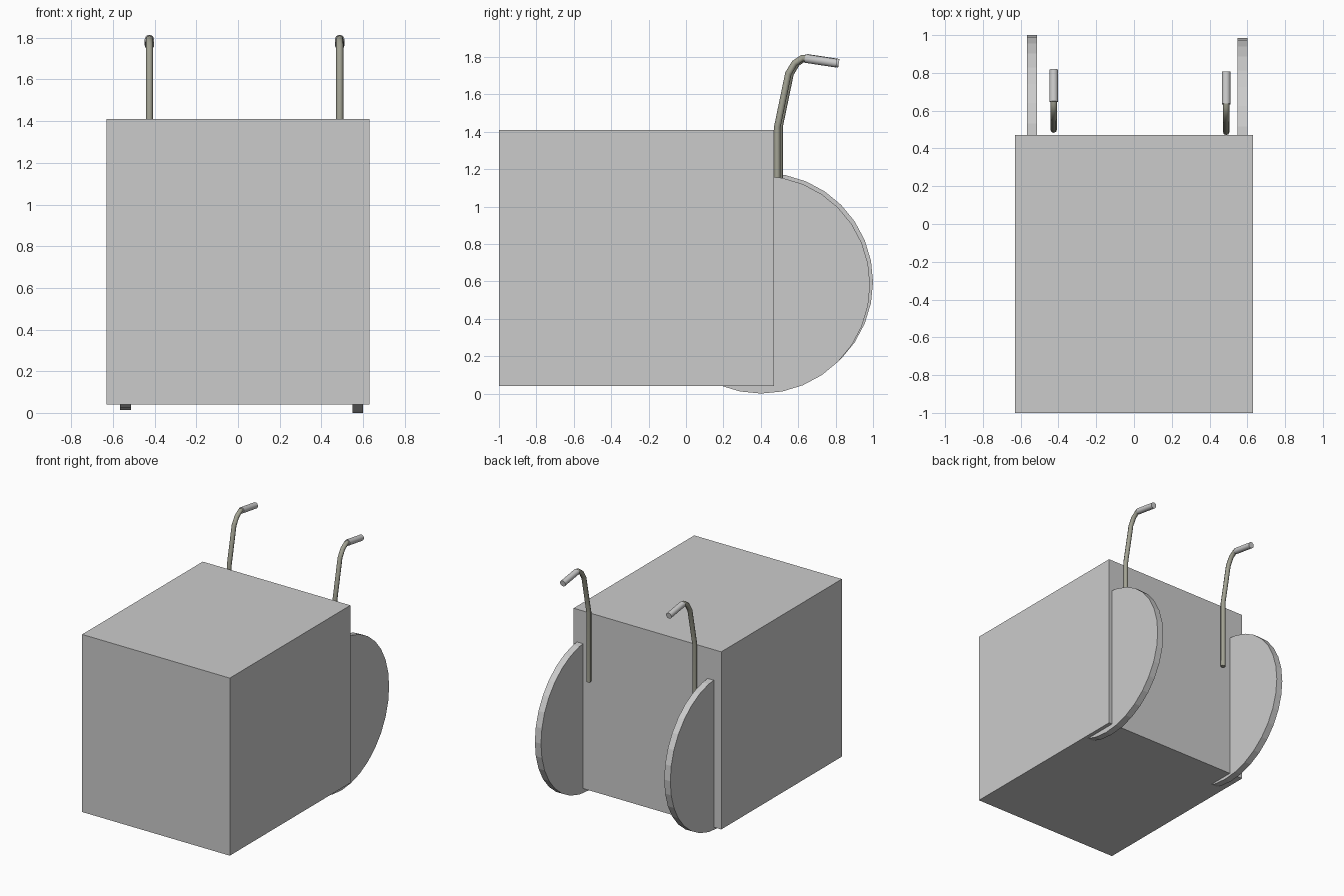
import bpy
from math import pi
from mathutils import Vector

if "Cube" in bpy.data.objects:
    bpy.data.objects.remove(bpy.data.objects["Cube"])


def mat(name, col):
    m = bpy.data.materials.new(name)
    m.diffuse_color = col
    m.use_nodes = True
    m.node_tree.nodes["Principled BSDF"].inputs["Base Color"].default_value = m.diffuse_color
    return m


metal = mat("dull_metal", (0.36, 0.36, 0.29, 1))


def smooth(ob, angle=0.6):
    bpy.ops.object.select_all(action='DESELECT')
    ob.select_set(True)
    bpy.context.view_layer.objects.active = ob
    bpy.ops.object.shade_smooth_by_angle(angle=angle)


def tube(name, pts, r, material=None):
    cu = bpy.data.curves.new(name, 'CURVE')
    cu.dimensions = '3D'
    cu.bevel_depth = r
    cu.bevel_resolution = 2
    cu.use_fill_caps = True
    sp = cu.splines.new('POLY')
    sp.points.add(len(pts) - 1)
    for p, co in zip(sp.points, pts):
        p.co = (*co, 1)
    ob = bpy.data.objects.new(name, cu)
    bpy.context.collection.objects.link(ob)
    bpy.ops.object.select_all(action='DESELECT')
    ob.select_set(True)
    bpy.context.view_layer.objects.active = ob
    bpy.ops.object.convert(target='MESH')
    ob = bpy.context.object
    ob.data.materials.clear()
    if material:
        ob.data.materials.append(material)
    return ob


# main body box
bpy.ops.mesh.primitive_cube_add(size=1, location=(0, -0.265, 0.725))
body = bpy.context.object
body.name = "body_box"
body.scale = (1.26, 1.47, 1.37)

# wheels: side, x centre, y centre, z centre
for side, x, y, z in (("left", -0.54, 0.418, 0.597), ("right", 0.575, 0.402, 0.582)):
    bpy.ops.mesh.primitive_cylinder_add(vertices=32, radius=0.582, depth=0.052,
                                        location=(x, y, z), rotation=(0, pi / 2, 0))
    bpy.context.object.name = side + "_wheel"

# bent push handles with straight grips
path = [(0.488, 0.89), (0.488, 1.425), (0.547, 1.71), (0.58, 1.765),
        (0.622, 1.794), (0.66, 1.788)]
for side, x, dy in (("left", -0.425, 0.012), ("right", 0.488, 0.0)):
    tube(side + "_handle", [(x, y + dy, z) for y, z in path], 0.0175, metal)
    bpy_grip = Vector((0, 0.17, -0.026))
    start = Vector((x, 0.635 + dy, 1.792))
    bpy.ops.mesh.primitive_cylinder_add(vertices=16, radius=0.023,
                                        depth=bpy_grip.length,
                                        location=start + bpy_grip / 2)
    grip = bpy.context.object
    grip.name = side + "_grip"
    grip.rotation_euler = bpy_grip.to_track_quat('Z', 'Y').to_euler()
    smooth(grip)
